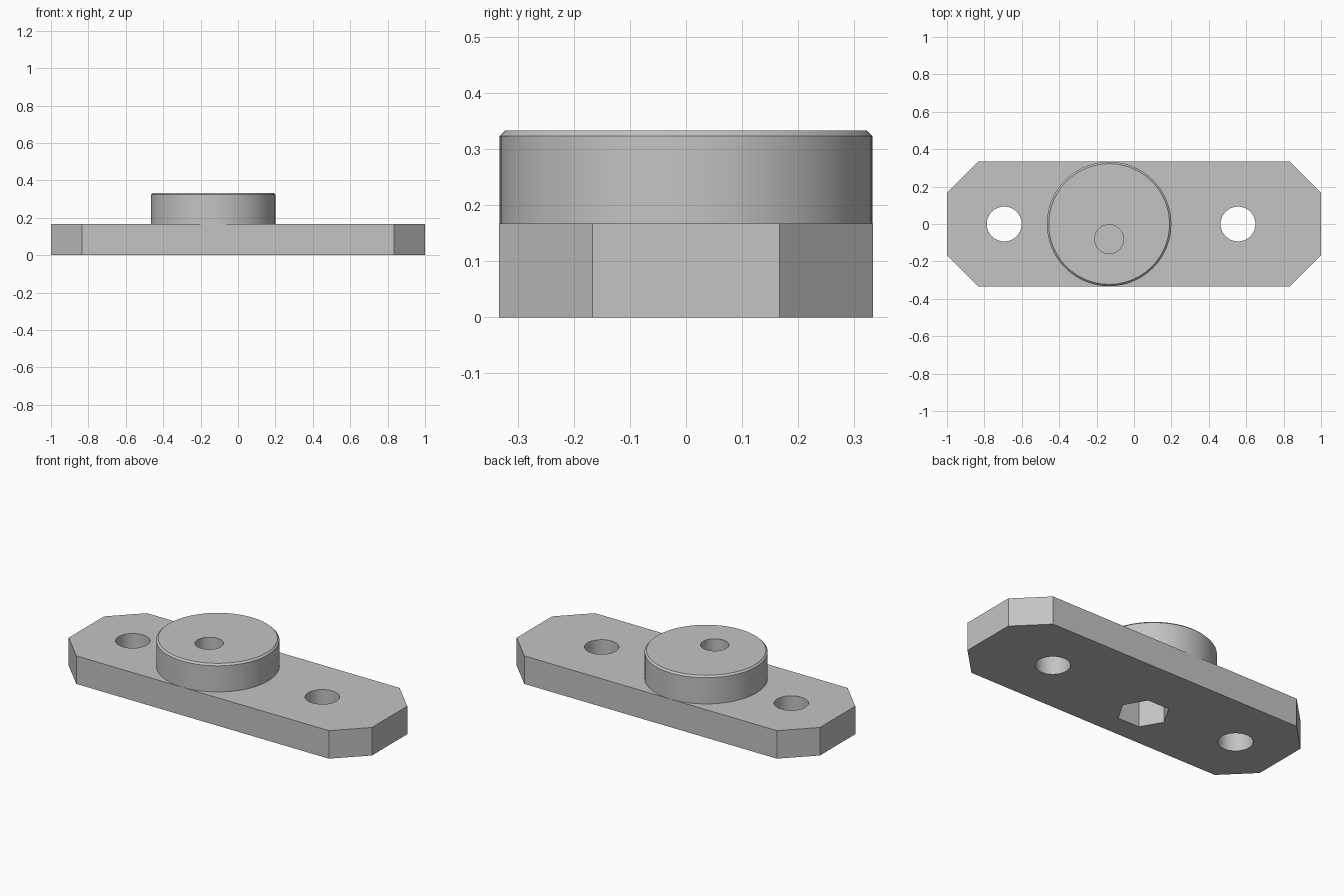
import bpy
import bmesh
import math
from mathutils import Matrix

cube = bpy.data.objects.get("Cube")
if cube:
    bpy.data.objects.remove(cube, do_unlink=True)

THICK, TOP, HALF, CORNER = 0.167, 0.333, 0.3333, 0.167
BOSS_X, BOSS_R, BEVEL = -0.133, 0.3325, 0.01
BOLT = (BOSS_X, -0.081)

grey = bpy.data.materials.new("plain grey")
grey.use_nodes = True
grey.diffuse_color = (0.55, 0.55, 0.55, 1)
grey.node_tree.nodes["Principled BSDF"].inputs["Base Color"].default_value = (0.55, 0.55, 0.55, 1)


def make_object(name, bm):
    bmesh.ops.recalc_face_normals(bm, faces=bm.faces)
    mesh = bpy.data.meshes.new(name)
    bm.to_mesh(mesh)
    bm.free()
    mesh.materials.append(grey)
    obj = bpy.data.objects.new(name, mesh)
    bpy.context.collection.objects.link(obj)
    return obj


def cylinder(name, x, y, radius, low, high, sides=96):
    bm = bmesh.new()
    bmesh.ops.create_cone(bm, cap_ends=True, segments=sides, radius1=radius,
                          radius2=radius, depth=high - low,
                          matrix=Matrix.Translation((x, y, (low + high) / 2)))
    return make_object(name, bm)


def combine(target, tool, operation):
    bpy.context.view_layer.objects.active = target
    mod = target.modifiers.new(tool.name, 'BOOLEAN')
    mod.operation, mod.object, mod.solver = operation, tool, 'EXACT'
    bpy.ops.object.modifier_apply(modifier=mod.name)
    bpy.data.objects.remove(tool, do_unlink=True)


# Base plate with clipped corners
quarter = [(1, HALF - CORNER), (1 - CORNER, HALF)]
half = quarter + [(-x, y) for x, y in reversed(quarter)]
outline = half + [(-x, -y) for x, y in half]
bm = bmesh.new()
face = bm.faces.new([bm.verts.new((x, y, 0)) for x, y in outline])
raised = bmesh.ops.extrude_face_region(bm, geom=[face])["geom"]
bmesh.ops.translate(bm, vec=(0, 0, THICK),
                    verts=[v for v in raised if isinstance(v, bmesh.types.BMVert)])
plate = make_object("mounting_plate", bm)

# Round boss with a bevelled top rim
boss = cylinder("boss", BOSS_X, 0, BOSS_R, THICK / 2, TOP)
bm = bmesh.new()
bm.from_mesh(boss.data)
rim = [e for e in bm.edges if all(v.co.z > TOP - 0.001 for v in e.verts)]
bmesh.ops.bevel(bm, geom=rim, offset=BEVEL, segments=1, affect='EDGES')
bm.to_mesh(boss.data)
bm.free()
combine(plate, boss, 'UNION')

# Two through holes in the plate
for x in (-0.694, 0.556):
    combine(plate, cylinder("screw_hole", x, 0, 0.093, -0.1, 0.5), 'DIFFERENCE')

# Bolt hole from above and hexagonal pocket from below, with a thin web between
combine(plate, cylinder("bolt_hole", *BOLT, 0.077, 0.21, 0.5), 'DIFFERENCE')
hexagon = cylinder("hex_pocket", *BOLT, 0.14, -0.1, 0.2, sides=6)
hexagon.data.transform(Matrix.Translation((*BOLT, 0)) @ Matrix.Rotation(math.pi / 2, 4, 'Z')
                       @ Matrix.Translation((-BOLT[0], -BOLT[1], 0)))
combine(plate, hexagon, 'DIFFERENCE')

# Smooth round walls, crisp edges
bpy.ops.object.select_all(action='DESELECT')
plate.select_set(True)
bpy.context.view_layer.objects.active = plate
bpy.ops.object.shade_smooth_by_angle(angle=math.radians(30))
